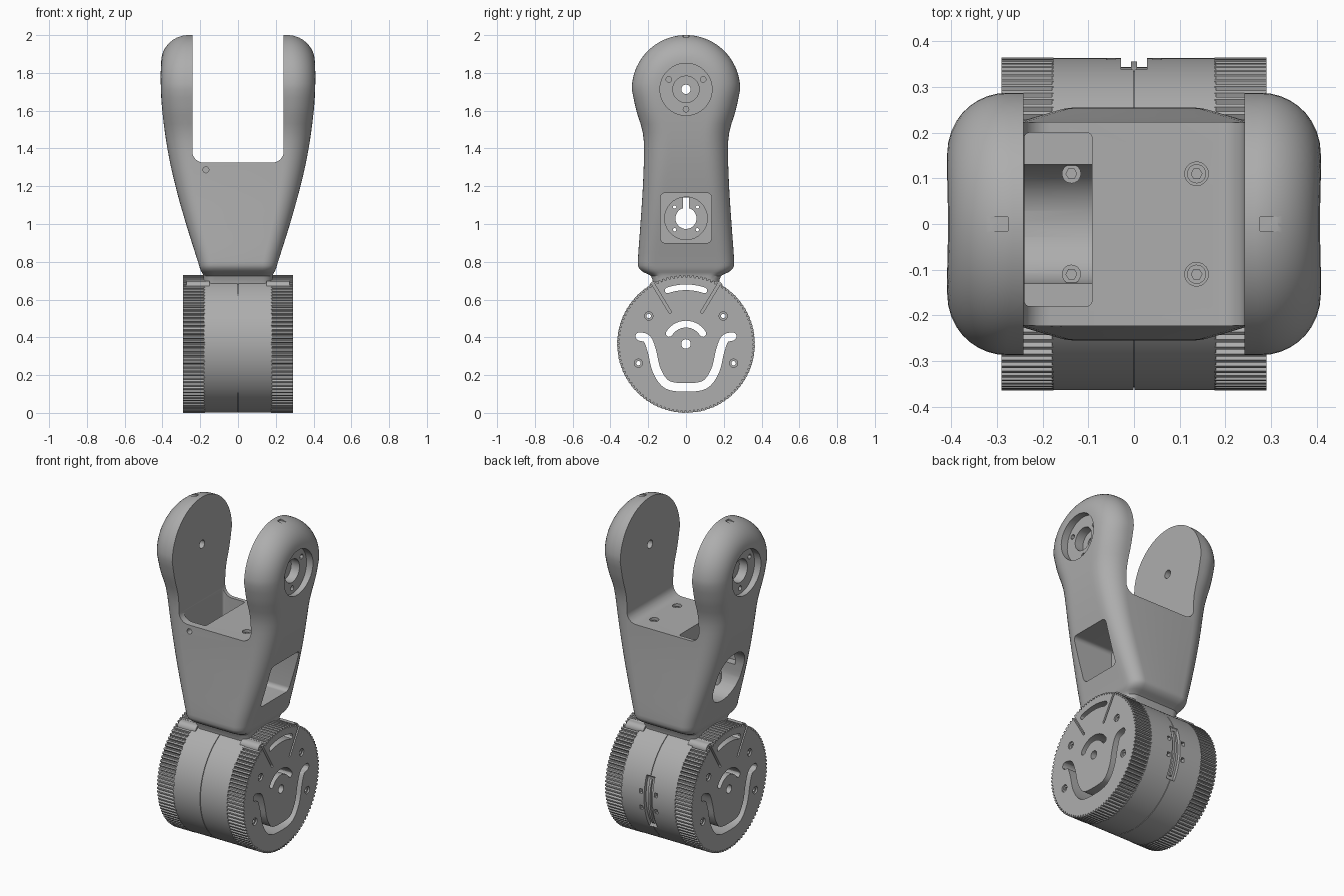
import bpy, bmesh, math
from mathutils import Vector

if "Cube" in bpy.data.objects:
    bpy.data.objects.remove(bpy.data.objects["Cube"])

grey = bpy.data.materials.new("light grey")
grey.diffuse_color = (0.42, 0.42, 0.42, 1)
grey.use_nodes = True
grey.node_tree.nodes["Principled BSDF"].inputs["Base Color"].default_value = grey.diffuse_color


def make(name, verts, faces):
    me = bpy.data.meshes.new(name)
    me.from_pydata(verts, [], faces)
    bm = bmesh.new()
    bm.from_mesh(me)
    bmesh.ops.recalc_face_normals(bm, faces=bm.faces)
    bm.to_mesh(me)
    bm.free()
    ob = bpy.data.objects.new(name, me)
    bpy.context.collection.objects.link(ob)
    me.materials.append(grey)
    return ob


def prism(name, pts, a, b, axis="x"):
    """Extrude a 2D outline along an axis: x -> (y,z), y -> (x,z), z -> (x,y)."""
    put = {"x": lambda p, t: (t, p[0], p[1]), "y": lambda p, t: (p[0], t, p[1]),
           "z": lambda p, t: (p[0], p[1], t)}[axis]
    n = len(pts)
    faces = [(i, (i + 1) % n, n + (i + 1) % n, n + i) for i in range(n)]
    return make(name, [put(p, t) for t in (a, b) for p in pts],
                faces + [tuple(range(n)), tuple(range(n, 2 * n))])


def circle(cx, cy, r, n=32):
    return [(cx + r * math.cos(2 * math.pi * i / n + .04), cy + r * math.sin(2 * math.pi * i / n + .04)) for i in range(n)]


def rrect(x0, x1, y0, y1, r, n=8):
    out = []
    for cx, cy, s in ((x1 - r, y1 - r, 0), (x0 + r, y1 - r, 90), (x0 + r, y0 + r, 180), (x1 - r, y0 + r, 270)):
        for i in range(n + 1):
            t = math.radians(s + 90 * i / n)
            out.append((cx + r * math.cos(t), cy + r * math.sin(t)))
    return out


def stroke(path, w):
    """Outline of a round-ended slot of width w along a path."""
    p = [Vector(q) for q in path]
    left, right = [], []
    for i, q in enumerate(p):
        d = (p[min(i + 1, len(p) - 1)] - p[max(i - 1, 0)]).normalized()
        nrm = Vector((-d.y, d.x)) * w / 2
        left.append(q + nrm)
        right.append(q - nrm)

    def cap(q, start):
        v = start - q
        return [q + Vector((v.x * math.cos(t) + v.y * math.sin(t), v.y * math.cos(t) - v.x * math.sin(t)))
                for t in (math.pi * k / 6 for k in range(1, 6))]
    return [tuple(v) for v in left + cap(p[-1], left[-1]) + right[::-1] + cap(p[0], right[0])]


def arc(cy, cz, r, a, n=14, mid=0):
    ts = [math.radians(mid + a * (2 * i / n - 1)) for i in range(n + 1)]
    return [(cy + r * math.sin(t), cz + r * math.cos(t)) for t in ts]


def smooth(pts, n=6):
    """Catmull-Rom through points."""
    p = [Vector(q) for q in pts]
    p = [2 * p[0] - p[1]] + p + [2 * p[-1] - p[-2]]
    out = []
    for i in range(1, len(p) - 2):
        for k in range(n):
            t = k / n
            out.append(0.5 * (2 * p[i] + (p[i + 1] - p[i - 1]) * t
                              + (2 * p[i - 1] - 5 * p[i] + 4 * p[i + 1] - p[i + 2]) * t * t
                              + (3 * p[i] - p[i - 1] - 3 * p[i + 1] + p[i + 2]) * t ** 3))
    return out + [p[-2]]


def volume(me):
    bm = bmesh.new()
    bm.from_mesh(me)
    v = bm.calc_volume(signed=True)
    bm.free()
    return v


def cut(ob, cutters):
    """Subtract each cutter; keep the first solver result with a sensible volume."""
    for c in cutters:
        before, limit = volume(ob.data), abs(volume(c.data))
        for solver in ("MANIFOLD", "EXACT", "FLOAT"):
            m = ob.modifiers.new("cut", "BOOLEAN")
            m.operation, m.solver, m.object = "DIFFERENCE", solver, c
            me = bpy.data.meshes.new_from_object(ob.evaluated_get(bpy.context.evaluated_depsgraph_get()))
            ob.modifiers.clear()
            if len(me.polygons) and 1e-9 < before - volume(me) < limit * 1.01:
                ob.data = me
                break


def interp(table, z):
    for (z0, a), (z1, b) in zip(table, table[1:]):
        if z <= z1:
            return a + (b - a) * max(0, (z - z0) / (z1 - z0))
    return table[-1][1]


# fork body: stacked rounded sections, ending in round heads
HZ, HR = 1.713, 0.287
wide = smooth([(.68, .18), (.73, .185), (.76, .2), (.8, .212), (1, .275), (1.2, .331), (1.4, .374),
               (1.6, .401), (1.74, .409), (1.86, .407), (2, .395)])
deep = smooth([(.68, .172), (.725, .185), (.742, .22), (.765, .248), (.8, .255), (1, .241), (1.2, .228),
               (1.4, .222), (1.5, .232), (1.6, .263), (HZ, HR)])
edge = [(.68, .05), (.8, .08), (1.5, .13), (2, .13)]
levels = [.6, .68, .705, .725, .735, .742, .752, .765, .78, .8] + [.8 + .0457 * i for i in range(1, 20)]
levels += [HZ + HR * math.sin(math.radians(a)) for a in (0, 6, 12, 18, 24, 30, 36, 42, 48, 54, 60, 66, 72, 77, 81, 84, 87, 89)]
N = 28
verts, faces = [], []
for z in levels:
    X, r, h = interp(wide, z), interp(edge, z), z - HZ
    Y = math.sqrt(HR * HR - h * h) if h > 0 else interp(deep, z)
    side = []
    for i in range(N + 1):
        y = Y * math.sin(math.pi * (i / N - .5))
        e = HR - math.hypot(y, h) if h > 0 else Y - abs(y)
        k = max(0, r - max(e, 0))
        side.append((X - r + math.sqrt(max(0, r * r - k * k)), y))
    verts += [(x, y, z) for x, y in side] + [(-x, y, z) for x, y in reversed(side)]
M = 2 * (N + 1)
for j in range(len(levels) - 1):
    faces += [(j * M + i, j * M + (i + 1) % M, (j + 1) * M + (i + 1) % M, (j + 1) * M + i) for i in range(M)]
faces += [tuple(range(M)), tuple(range((len(levels) - 1) * M, len(levels) * M))]
fork = make("fork_body", verts, faces)

cutters = []
for s in (-1, 1):
    cutters.append(prism("head_recess_cutter", circle(0, HZ, .138, 48), s * .365, s * .6))
    cutters.append(prism("bearing_cutter", circle(0, HZ, .07, 32), s * .31, s * .58))
    for a in (30, 150, 270):
        t = math.radians(a)
        cutters.append(prism("bolt_cutter", circle(.105 * math.cos(t), HZ + .105 * math.sin(t), .015, 12), s * .33, s * .5))
    cutters.append(prism("tip_notch_cutter", rrect(s * .295 - .02, s * .295 + .02, -.016, .016, .004), 1.99, 2.1, "z"))
cutters += [
    prism("pivot_cutter", circle(0, HZ, .025, 20), -.56, .56),
    prism("gap_cutter", rrect(-.242, .242, 1.325, 2.3, .06), -.6, .6, "y"),
    # right square window, left oval opening, floor pocket and the wall hole between
    prism("window_cutter", rrect(-.135, .135, .9, 1.165, .025), .05, .6),
    prism("oval_cutter", rrect(-.13, .13, .89, 1.2, .125), -.6, -.09),
    prism("pocket_cutter", rrect(-.24, -.092, -.18, .2, .012), 1.06, 1.5, "z"),
    prism("ring_cutter", circle(0, 1.03, .113), .04, .055),
    prism("wall_hole_cutter", circle(0, 1.03, .056), -.2, .2),
    prism("wall_slot_cutter", rrect(-.017, .017, 1.05, 1.14, .005), -.2, .2),
    prism("front_pin_cutter", circle(-.17, 1.287, .016, 16), -.4, -.15, "y"),
]
for i in range(4):
    a = math.radians(45 + 90 * i)
    cutters.append(prism("wall_bolt_cutter", circle(.085 * math.cos(a), 1.03 + .085 * math.sin(a), .009, 10), -.2, .2))
for y in (-.11, .11):
    cutters.append(prism("floor_screw_cutter", circle(.137, y, .026, 20), 1.29, 1.4, "z"))
cut(fork, cutters)
parts, helpers = [fork], cutters

# screws
for x, z in ((.137, 1.315), (-.137, 1.0)):
    for y in (-.11, .11):
        parts.append(prism("screw_head", circle(x, y, .021, 20), z - .1, z - .004, "z"))
        parts.append(prism("screw_hex", circle(x, y, .013, 6), z - .02, z, "z"))

# drum: smooth middle band, two ribbed wheels, shoulder under the fork
C = R = .365
band = prism("drum_band", circle(0, C, .3635, 128), -.18, .18)
T = 100
ribs = []
for i in range(T):
    for f, r in ((0, .353), (.2, R), (.6, R), (.8, .353)):
        t = 2 * math.pi * (i + f) / T
        ribs.append((r * math.cos(t), C + r * math.sin(t)))
wheels = [prism("ribbed_wheel", ribs, s * .176, s * .29) for s in (-1, 1)]
shoulders = [prism("shoulder", rrect(-.195, .195, .56, .698, .03), s * .15, s * .272) for s in (-1, 1)]

# slits and bolt sinks on the wheel faces
bolts = [(m * y, z) for m in (-1, 1) for y, z in ((.197, .513), (.252, .263))]
for s, wheel in zip((-1, 1), wheels):
    face_cut = [prism("slit_cutter", stroke([(m * .185, .70), (m * .085, .535)], .014), s * .265, s * .4) for m in (-1, 1)]
    face_cut += [prism("sink_cutter", circle(y, z, .022, 16), s * .28, s * .4) for y, z in bolts]
    cut(wheel, face_cut)
    helpers += face_cut

# rear latch groove following the band, its small slots and the centre seam
band_cut = [prism("seam_cutter", stroke(arc(0, C, .364, 178, 100), .012), -.0015, .0015),
            prism("latch_cutter", stroke(arc(0, C, .365, 23, 14, 95), .042), -.028, .028)]
for x in (-.05, .05):
    for z in (.30, .40):
        band_cut.append(prism("latch_slot_cutter", rrect(x - .01, x + .01, z - .013, z + .013, .002), .335, .5, "y"))
cut(band, band_cut)
parts.append(prism("latch_bar", stroke(arc(0, C, .348, 22, 14, 95), .016), -.007, .007))
helpers += band_cut

# slots and holes through the whole drum
smile = smooth([(-.245, .405), (-.205, .39), (-.18, .325), (-.155, .225), (-.1, .15), (0, .135),
                (.1, .15), (.155, .225), (.18, .325), (.205, .39), (.245, .405)], 5)
through = [stroke(smile, .045), stroke(arc(0, C, .3, 19), .03), stroke(arc(0, C, .105, 58), .036), circle(0, C, .025, 20)]
through += [circle(y, z, .012, 12) for y, z in bolts]
hole = [prism("slot_cutter", p, -.5, .5) for p in through]
for ob in [band] + wheels:
    cut(ob, hole)
for ob in shoulders + [fork]:
    cut(ob, hole[1:2])
helpers += hole
parts += [band] + wheels + shoulders

for h in helpers:
    bpy.data.objects.remove(h)
bpy.ops.object.select_all(action="DESELECT")
for ob in parts:
    ob.select_set(True)
bpy.context.view_layer.objects.active = fork
bpy.ops.object.shade_smooth_by_angle(angle=math.radians(30))
